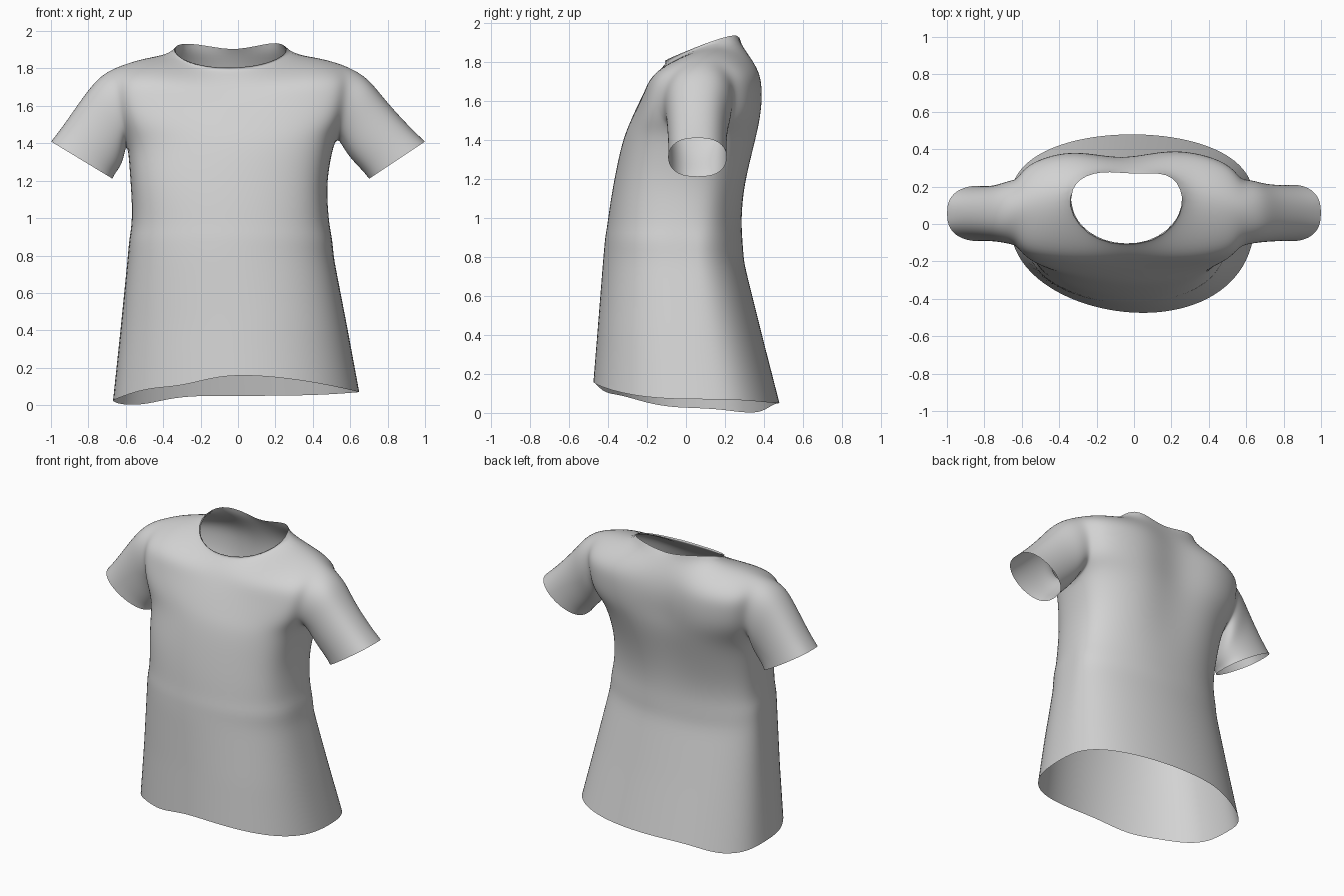
import bpy, bmesh, math
from mathutils import Vector

if "Cube" in bpy.data.objects:
    bpy.data.objects.remove(bpy.data.objects["Cube"])

COLS, SUB = 24, 4        # columns per body panel, steps between key rows
ARM, WAIST = 5, 2        # key rows at the armpit and the waist
PIT = ARM * SUB


def spline(pts, f):
    """Smooth curve through pts, f counted in points."""
    n = len(pts) - 1
    i = min(int(f), n - 1)
    t = f - i
    b, c = pts[i], pts[i + 1]
    a = pts[i - 1] if i > 0 else b * 2 - c
    d = pts[i + 2] if i + 2 <= n else c * 2 - b
    return (b * 2 + (c - a) * t + (a * 2 - b * 5 + c * 4 - d) * t**2
            + (b * 3 - a - c * 3 + d) * t**3) / 2


def body_curve(pts, f):
    """Straight skirt below the waist, smooth above."""
    if f < WAIST:
        i = int(f)
        return pts[i].lerp(pts[i + 1], f - i)
    return spline(pts[WAIST:], f - WAIST)


def key_row(xl, xr, ys, zl, zr, ym, zm, power, groove=0, dip=0, dip_x=0, bulge=0, tilt=0):
    """Half a body section: side seam or armhole edge to the same on the other side."""
    row = []
    for i in range(COLS + 1):
        t = math.pi * i / COLS
        s = max(math.sin(t), 0)
        k = (1 - math.cos(t)) / 2
        x = xl + (xr - xl) * k
        zs = zl + (zr - zl) * k
        y = ys + (ym - ys) * s**power - groove * math.exp(-((x + 0.06) / 0.15)**2)
        y -= tilt * x * s + bulge * 0.2 * math.sin(2 * t)**2
        z = zs + (zm - zs) * s * s + bulge * math.sin(2 * t)**2
        z -= dip * math.exp(-((x - dip_x) / 0.16)**2) * min(1, 3 * s)
        row.append(Vector((x, y, z)))
    return row


def top_row(neck):
    """Shoulder seam, neckline, shoulder seam."""
    left = [Vector(p) for p in ((-.62, .10, 1.84), (-.48, .15, 1.888), neck[0])]
    right = [Vector(p) for p in (neck[-1], (.42, .15, 1.888), (.57, .10, 1.84))]
    mid = [Vector(p) for p in neck]
    n = COLS // 3
    return ([spline(left, 2 * i / n) for i in range(n)]
            + [spline(mid, (len(mid) - 1) * i / n) for i in range(n)]
            + [spline(right, 2 * i / n) for i in range(n + 1)])


# xl, xr, side y, left z, right z, front y, front z, back y, back z, groove,
# front power, back power
LOWER = [
    (-.67, .65, .06, .025, .07, -.475, .16, .48, .05, 0, .82, .7),
    (-.63, .585, .05, .40, .42, -.452, .45, .39, .40, 0, .74, .8),
    (-.592, .515, .04, .78, .78, -.425, .80, .298, .77, 0, .65, .92),
    (-.575, .495, .04, 1.0, 1.0, -.405, 1.0, .294, 1.0, .01, .56, .95),
    (-.585, .485, .05, 1.2, 1.2, -.372, 1.2, .335, 1.2, .035, .5, .92),
    (-.597, .525, .07, 1.36, 1.41, -.33, 1.39, .39, 1.39, .06, .5, .85),
]
# xl, xr, side z, front edge y, front y, front z, back edge y, back y, back z, bulge
UPPER = [
    (-.60, .535, 1.50, -.11, -.285, 1.50, .215, .412, 1.52, 0),
    (-.615, .555, 1.64, -.125, -.222, 1.63, .24, .418, 1.66, .01),
    (-.625, .57, 1.755, -.06, -.16, 1.73, .215, .39, 1.79, .03),
]
front = [key_row(*r[:7], r[10], tilt=.06 if i < 2 else .03,
                 dip=.03 if i == 0 else 0, dip_x=-.3) for i, r in enumerate(LOWER)]
back = [key_row(*r[:5], r[7], r[8], r[11], r[9], dip=.035 if i == 0 else 0, dip_x=-.53)
        for i, r in enumerate(LOWER)]
for xl, xr, zs, fe, fy, fz, be, by, bz, bulge in UPPER:
    front.append(key_row(xl, xr, fe, zs, zs, fy, fz, .65, bulge=bulge))
    back.append(key_row(xl, xr, be, zs, zs, by, bz, .9, .08))
front.append(top_row([(-.33, .19, 1.925), (-.352, .10, 1.895), (-.30, -.01, 1.845),
                      (-.19, -.09, 1.812), (-.06, -.115, 1.80), (.10, -.10, 1.812),
                      (.22, -.01, 1.85), (.268, .10, 1.895), (.25, .19, 1.925)]))
back.append(top_row([(-.33, .19, 1.925), (-.27, .255, 1.935), (-.16, .28, 1.92),
                     (-.04, .27, 1.90), (.08, .27, 1.915), (.19, .265, 1.94),
                     (.25, .19, 1.925)]))

bm = bmesh.new()
ROWS = (len(front) - 1) * SUB


def panel(keys, share=None):
    """Grid of vertices; side and shoulder seams reuse the shared panel."""
    grid = []
    for r in range(ROWS + 1):
        line = []
        for c in range(COLS + 1):
            side = c in (0, COLS) and r <= PIT
            seam = r == ROWS and not COLS // 3 < c < COLS * 2 // 3
            if share and (side or seam):
                line.append(share[r][c])
            else:
                line.append(bm.verts.new(body_curve([k[c] for k in keys], r / SUB)))
        grid.append(line)
    return grid


def skin(grid, flip):
    for a, b in zip(grid, grid[1:]):
        for c in range(len(a) - 1):
            q = [a[c], a[c + 1], b[c + 1], b[c]]
            bm.faces.new(q[::-1] if flip else q)


# Body panels
f_grid = panel(front)
b_grid = panel(back, f_grid)
skin(f_grid, False)
skin(b_grid, True)


def sleeve(col, rings, flip):
    """Loft from the armhole edge out to the cuff."""
    loop = [f_grid[r][col] for r in range(PIT, ROWS + 1)]
    loop += [b_grid[r][col] for r in range(ROWS - 1, PIT, -1)]
    n = len(loop)
    keys = [[v.co.copy() for v in loop]]
    for (tx, tz), (bx, bz), yf, yb in rings:
        ring = []
        for i in range(n):
            a = 2 * math.pi * i / n
            k = (1 - math.cos(a)) / 2
            s = math.copysign(abs(math.sin(a))**.75, math.sin(a))
            y = (yf + yb) / 2 - (yb - yf) / 2 * s
            ring.append(Vector((bx + (tx - bx) * k, y, bz + (tz - bz) * k)))
        keys.append(ring)
    grid = [loop + loop[:1]]
    for r in range(1, len(rings) * SUB + 1):
        line = [bm.verts.new(spline([k[i] for k in keys], r / SUB)) for i in range(n)]
        grid.append(line + line[:1])
    skin(grid, flip)


# Sleeves: top (x, z), underside (x, z), front y, back y
sleeve(0, [((-.735, 1.772), (-.607, 1.32), -.11, .235),
           ((-.84, 1.645), (-.63, 1.26), -.098, .21),
           ((-1.0, 1.41), (-.67, 1.21), -.092, .205)], True)
sleeve(COLS, [((.695, 1.757), (.56, 1.37), -.11, .24),
              ((.80, 1.625), (.61, 1.30), -.10, .217),
              ((1.0, 1.41), (.70, 1.21), -.092, .21)], False)

# Ease the seams, leaving hem, neckline and cuffs in place
inner = [v for v in bm.verts if not v.is_boundary and v.co.z > 0.9]
for _ in range(8):
    bmesh.ops.smooth_vert(bm, verts=inner, factor=0.5,
                          use_axis_x=True, use_axis_y=True, use_axis_z=True)
bmesh.ops.recalc_face_normals(bm, faces=bm.faces)
bm.faces.ensure_lookup_table()
if bm.faces[COLS // 2].normal.y > 0:
    bmesh.ops.reverse_faces(bm, faces=bm.faces)
for f in bm.faces:
    f.smooth = True

mesh = bpy.data.meshes.new("shirt")
bm.to_mesh(mesh)
bm.free()
shirt = bpy.data.objects.new("shirt", mesh)
bpy.context.collection.objects.link(shirt)
cloth = bpy.data.materials.new("light grey cloth")
cloth.diffuse_color = (0.65, 0.65, 0.65, 1)
cloth.use_nodes = True
cloth.node_tree.nodes["Principled BSDF"].inputs["Base Color"].default_value = cloth.diffuse_color
mesh.materials.append(cloth)
sub = shirt.modifiers.new("soften", 'SUBSURF')
sub.levels = sub.render_levels = 1
